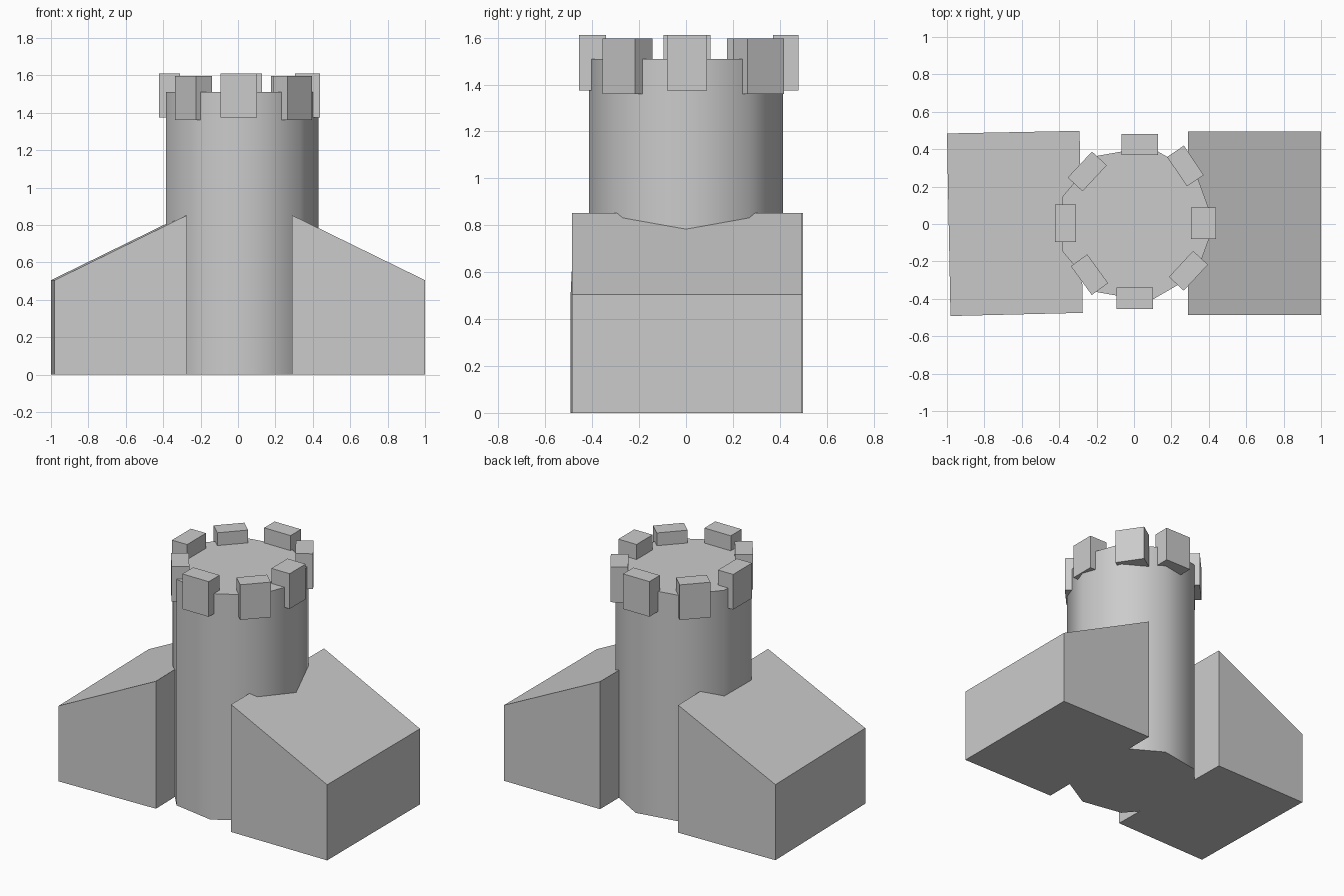
import bpy
from math import radians

if "Cube" in bpy.data.objects:
    bpy.data.objects.remove(bpy.data.objects["Cube"])


def box(name, centre, size, angle=0):
    bpy.ops.mesh.primitive_cube_add(size=1, location=centre,
                                    rotation=(0, 0, radians(angle)))
    ob = bpy.context.object
    ob.name = name
    ob.scale = size
    return ob


def wing(name, inner, outer):
    """Sloped-roof block: tall along the inner edge, low along the outer edge."""
    feet = inner + outer
    verts = [(x, y, 0) for x, y in feet]
    verts += [(x, y, z) for (x, y), z in zip(feet, (0.852, 0.852, 0.505, 0.505))]
    faces = [(3, 2, 1, 0), (4, 5, 6, 7)]
    faces += [(i, (i + 1) % 4, (i + 1) % 4 + 4, i + 4) for i in range(4)]
    mesh = bpy.data.meshes.new(name)
    mesh.from_pydata(verts, [], faces)
    ob = bpy.data.objects.new(name, mesh)
    bpy.context.collection.objects.link(ob)
    # consistent outward normals
    bpy.ops.object.select_all(action='DESELECT')
    bpy.context.view_layer.objects.active = ob
    ob.select_set(True)
    bpy.ops.object.mode_set(mode='EDIT')
    bpy.ops.mesh.select_all(action='SELECT')
    bpy.ops.mesh.normals_make_consistent(inside=False)
    bpy.ops.object.mode_set(mode='OBJECT')


# nine-sided round tower, one corner pointing to +x
bpy.ops.mesh.primitive_cylinder_add(vertices=9, radius=0.42, depth=1.51,
                                    location=(0.01, 0, 0.755),
                                    rotation=(0, 0, radians(-90)))
tower = bpy.context.object
tower.name = "tower"
bpy.ops.object.transform_apply(location=False, rotation=True, scale=False)
right = max(v.co.x for v in tower.data.vertices)
left = min(v.co.x for v in tower.data.vertices)
if right < -left:  # make sure the corner faces +x
    tower.rotation_euler.z = radians(180)
bpy.ops.object.shade_smooth_by_angle(angle=radians(50))

# side wings, the left one slightly twisted
wing("right_wing", [(0.29, 0.494), (0.29, -0.487)], [(1, -0.487), (1, 0.494)])
wing("left_wing", [(-0.291, 0.498), (-0.274, -0.475)], [(-0.981, -0.492), (-1, 0.484)])

# battlements on the four axes: x, y, size x, size y
for x, y, sx, sy in [(0.032, 0.425, 0.195, 0.11), (0.005, -0.398, 0.195, 0.115),
                     (-0.366, 0.005, 0.112, 0.2), (0.371, 0.004, 0.135, 0.17)]:
    box("battlement", (x, y, 1.493), (sx, sy, 0.235))

# diagonal battlements: x, y, angle of the long side
for x, y, a in [(-0.25, 0.281, 47), (0.275, 0.31, -56),
                (-0.238, -0.271, -54), (0.291, -0.25, 47)]:
    box("diagonal_battlement", (x, y, 1.478), (0.19, 0.108, 0.235), a)
